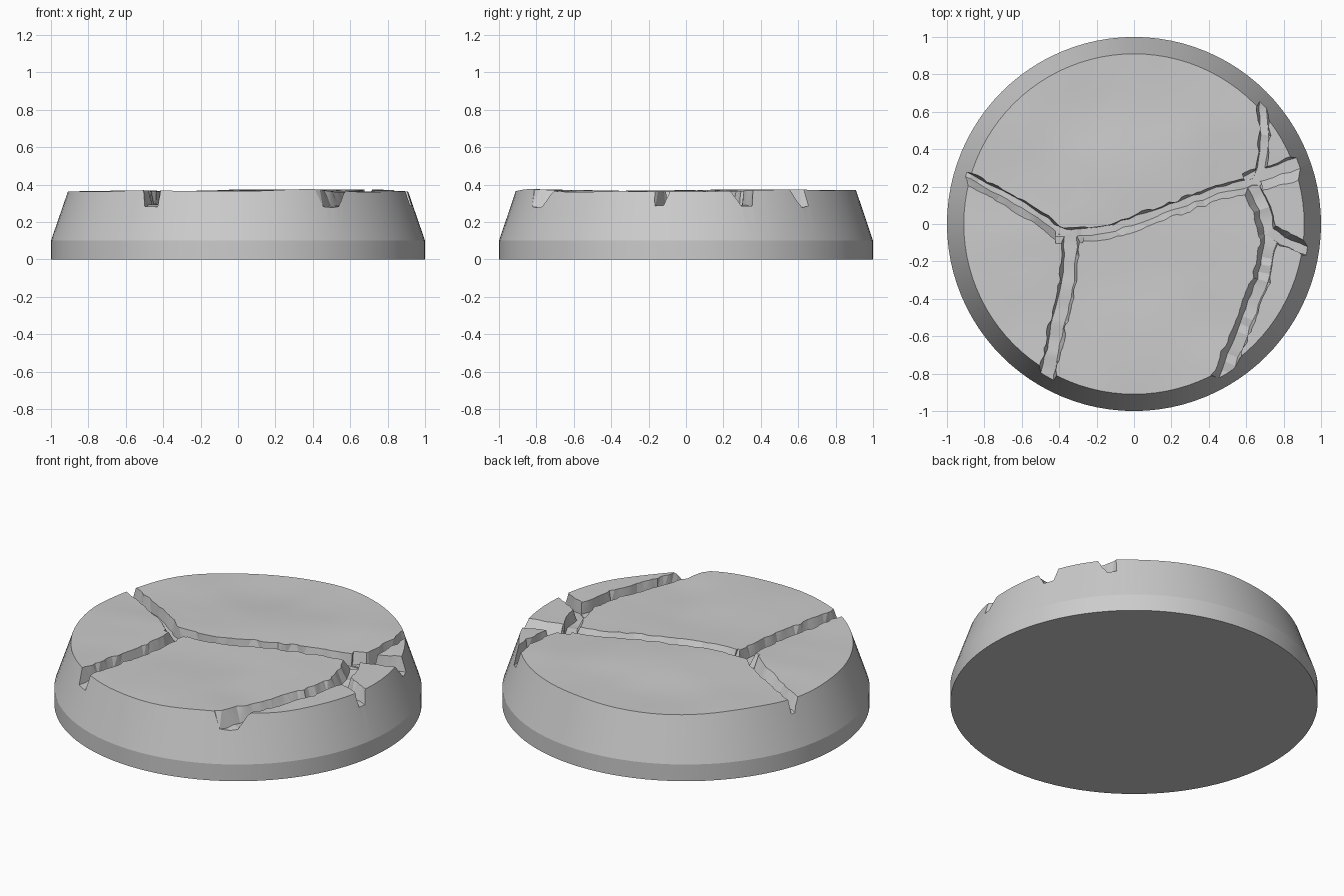
import bpy, bmesh, math, random
from mathutils import Vector, noise

random.seed(7)
cube = bpy.data.objects.get("Cube")
if cube:
    bpy.data.objects.remove(cube, do_unlink=True)

stone = bpy.data.materials.new("grey stone")
stone.use_nodes = True
grey = (0.6, 0.6, 0.6, 1)
stone.diffuse_color = grey
stone.node_tree.nodes["Principled BSDF"].inputs["Base Color"].default_value = grey

SEGMENTS, RINGS = 96, 16


def make_object(name, bm):
    bmesh.ops.triangulate(bm, faces=[f for f in bm.faces if len(f.verts) == 4])
    bmesh.ops.recalc_face_normals(bm, faces=bm.faces)
    mesh = bpy.data.meshes.new(name)
    bm.to_mesh(mesh)
    bm.free()
    obj = bpy.data.objects.new(name, mesh)
    bpy.context.collection.objects.link(obj)
    return obj


def top_height(x, y):
    return 0.367 + 0.02 * noise.noise((x * 1.7, y * 1.7, 3.3)) + 0.004 * noise.noise((x * 4, y * 4, 8.1))


def ring(bm, radius, height=None):
    verts = []
    for i in range(SEGMENTS):
        a = math.tau * i / SEGMENTS
        x, y = radius * math.cos(a), radius * math.sin(a)
        verts.append(bm.verts.new((x, y, top_height(x, y) if height is None else height)))
    return verts


def bridge(bm, a, b):
    for i in range(len(a)):
        j = (i + 1) % len(a)
        bm.faces.new((a[i], a[j], b[j], b[i]))


# Round base with a straight foot, tapered side and uneven top
bm = bmesh.new()
rings = [ring(bm, 1, 0), ring(bm, 1, 0.1)]
rings += [ring(bm, 0.91 * k / RINGS) for k in range(RINGS, 0, -1)]
for lower, upper in zip(rings, rings[1:]):
    bridge(bm, lower, upper)
bm.faces.new(rings[0])
centre = bm.verts.new((0, 0, top_height(0, 0)))
for i in range(SEGMENTS):
    bm.faces.new((rings[-1][i], rings[-1][(i + 1) % SEGMENTS], centre))
base = make_object("cracked_stone_base", bm)
base.data.materials.append(stone)


def resample(points, step):
    """Evenly spaced positions and left-hand normals along a path."""
    out = []
    for a, b in zip(points, points[1:]):
        a, b = Vector(a), Vector(b)
        count = max(1, round((b - a).length / step))
        out += [a.lerp(b, i / count) for i in range(count)]
    out.append(Vector(points[-1]))
    frames = []
    for i, p in enumerate(out):
        d = (out[min(i + 1, len(out) - 1)] - out[max(i - 1, 0)]).normalized()
        frames.append((p, Vector((-d.y, d.x))))
    return frames


def crack_cutter(name, points, top_l, top_r, floor_l, floor_r, rough=0.012):
    bm = bmesh.new()
    loops = []
    for p, n in resample(points, 0.045):
        floor = 0.3 - 0.022 * min(1, p.length ** 3) + random.uniform(-0.006, 0.006)
        corners = ((-top_r, 0.4, rough), (-floor_r, floor, rough / 2),
                   (floor_l, floor, rough / 2), (top_l, 0.4, rough))
        loop = []
        for offset, z, jitter in corners:
            q = p + n * (offset + random.uniform(-jitter, jitter))
            loop.append(bm.verts.new((q.x, q.y, z)))
        loops.append(loop)
    for a, b in zip(loops, loops[1:]):
        bridge(bm, a, b)
    bm.faces.new(loops[0])
    bm.faces.new(loops[-1])
    cutter = make_object(name, bm)
    cutter.hide_render = True
    return cutter


# Cracks: path, then left and right half widths at the top and at the floor
cracks = {
    "west_crack": ([(-1.04, 0.3), (-0.88, 0.24), (-0.6, 0.085), (-0.4, -0.05), (-0.27, -0.07)],
                   0.045, 0.05, 0.03, 0.0),
    "middle_crack": ([(-0.42, -0.06), (-0.28, -0.06), (-0.1, -0.03), (0.2, 0.075), (0.45, 0.165), (0.68, 0.22)],
                     0.042, 0.055, 0.03, 0.005),
    "south_west_crack": ([(-0.335, -0.03), (-0.35, -0.3), (-0.41, -0.55), (-0.46, -0.8), (-0.49, -1.02)],
                         0.05, 0.05, 0.033, 0.033),
    "south_east_crack": ([(0.61, 0.24), (0.69, 0.08), (0.72, -0.1), (0.68, -0.3), (0.6, -0.5),
                          (0.52, -0.7), (0.42, -0.96)], 0.05, 0.065, 0.04, 0.02),
    "east_crack": ([(0.71, -0.02), (0.8, -0.08), (0.92, -0.13), (1.05, -0.17)],
                   0.055, 0.045, 0.015, 0.035),
    "north_east_crack": ([(0.6, 0.21), (0.74, 0.26), (0.88, 0.3), (1.04, 0.33)],
                         0.065, 0.085, 0.05, 0.01),
    "north_crack": ([(0.65, 0.21), (0.69, 0.34), (0.7, 0.52), (0.69, 0.66), (0.67, 0.82)],
                    0.035, 0.032, 0.022, 0.02),
}

bpy.context.view_layer.objects.active = base
base.select_set(True)
for name, crack in cracks.items():
    cutter = crack_cutter(name, *crack)
    mod = base.modifiers.new(name, 'BOOLEAN')
    mod.operation = 'DIFFERENCE'
    mod.solver = 'EXACT'
    mod.object = cutter
    bpy.ops.object.modifier_apply(modifier=mod.name)
    bpy.data.objects.remove(cutter, do_unlink=True)

# Smooth rolling top, crisp crack walls and rims
bpy.ops.object.shade_smooth_by_angle(angle=math.radians(15))
